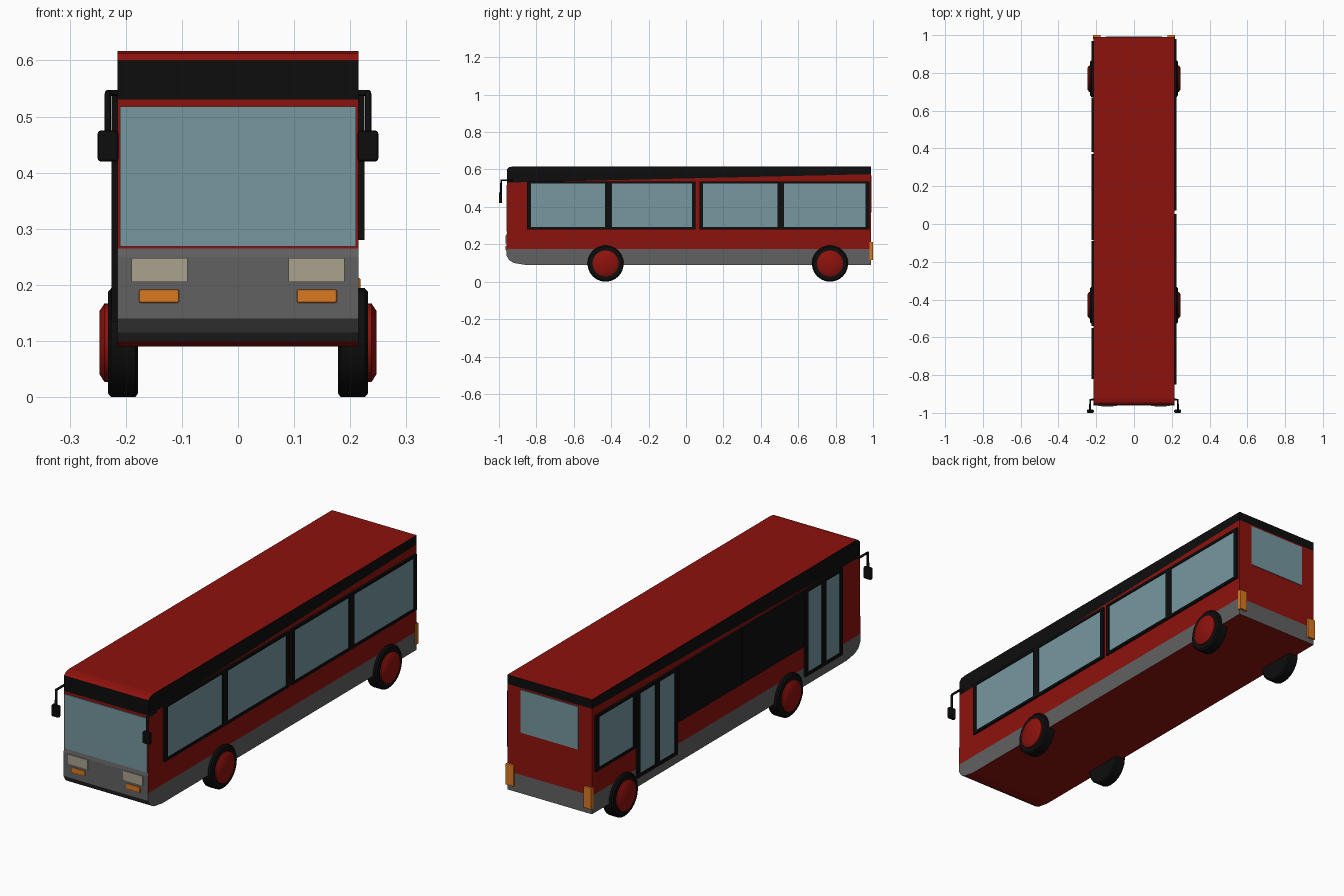
import bpy, bmesh
from math import pi
from mathutils import Vector

if "Cube" in bpy.data.objects:
    bpy.data.objects.remove(bpy.data.objects["Cube"])


def mat(name, r, g, b):
    m = bpy.data.materials.new(name)
    m.diffuse_color = (r, g, b, 1)
    m.use_nodes = True
    m.node_tree.nodes["Principled BSDF"].inputs["Base Color"].default_value = m.diffuse_color
    return m


RED = mat("red", 0.27, 0.006, 0.004)
BLACK = mat("black", 0.004, 0.004, 0.004)
GREY = mat("grey", 0.12, 0.12, 0.12)
DARK = mat("dark_grey", 0.06, 0.06, 0.06)
GLASS = mat("glass", 0.18, 0.31, 0.35)
LAMP = mat("lamp", 0.40, 0.36, 0.27)
ORANGE = mat("orange", 0.70, 0.19, 0.015)


def finish(name, bm, *mats):
    bmesh.ops.recalc_face_normals(bm, faces=bm.faces)
    me = bpy.data.meshes.new(name)
    bm.to_mesh(me)
    bm.free()
    ob = bpy.data.objects.new(name, me)
    bpy.context.collection.objects.link(ob)
    for m in mats:
        me.materials.append(m)
    return ob


def box(name, x, y, z, m, bevel=0):
    """Box from (min, max) pairs per axis."""
    bm = bmesh.new()
    bmesh.ops.create_cube(bm, size=1)
    for v in bm.verts:
        v.co = Vector([(a + b) / 2 + c * (b - a) for (a, b), c in zip((x, y, z), v.co)])
    if bevel:
        bmesh.ops.bevel(bm, geom=bm.edges[:], offset=bevel, segments=2, affect='EDGES', profile=0.5)
    return finish(name, bm, m)


def mirrored(name, x, y, z, m, bevel=0):
    for s, side in ((-1, "left"), (1, "right")):
        box(f"{name}_{side}", sorted((s * x[0], s * x[1])), y, z, m, bevel)


def lathe(name, profile, s, y, z, m, n=24):
    """Spin (x, radius) points about a wheel axle."""
    bm = bmesh.new()
    vs = [bm.verts.new((s * px, y, z + r)) for px, r in profile]
    es = [bm.edges.new(p) for p in zip(vs, vs[1:])]
    bmesh.ops.spin(bm, geom=vs + es, cent=(0, y, z), axis=(1, 0, 0), angle=2 * pi, steps=n)
    bmesh.ops.remove_doubles(bm, verts=bm.verts, dist=1e-4)
    ob = finish(name, bm, m)
    bpy.ops.object.select_all(action='DESELECT')
    ob.select_set(True)
    bpy.context.view_layer.objects.active = ob
    bpy.ops.object.shade_smooth_by_angle(angle=0.6)


W = 0.215

# Body shell: side profile extruded across, cut into colour bands
profile = [(-0.86, 0.09), (-0.92, 0.1), (-0.945, 0.115), (-0.96, 0.14), (-0.96, 0.25), (-0.957, 0.265),
           (-0.957, 0.53), (-0.957, 0.6), (-0.945, 0.612), (-0.92, 0.617),
           (0.99, 0.617), (0.99, 0.09)]
bm = bmesh.new()
face = bm.faces.new([bm.verts.new((-W, y, z)) for y, z in profile])
ext = bmesh.ops.extrude_face_region(bm, geom=[face])
bmesh.ops.translate(bm, vec=(2 * W, 0, 0),
                    verts=[g for g in ext["geom"] if isinstance(g, bmesh.types.BMVert)])
SLOPE = 0.023
for co, no in (((0, 0, 0.175), (0, 0, 1)), ((0, -0.957, 0.53), (0, -SLOPE, 1))):
    bmesh.ops.bisect_plane(bm, geom=bm.verts[:] + bm.edges[:] + bm.faces[:], plane_co=co, plane_no=no)
bm.normal_update()
for f in bm.faces:
    c = f.calc_center_median()
    front = abs(f.normal.x) < 0.5 and c.y < -0.85
    if abs(f.normal.z) > 0.97 or (front and c.z > 0.6):
        f.material_index = 0
    elif front and c.z < 0.14:
        f.material_index = 3
    elif c.z < 0.175 or (front and c.z < 0.265):
        f.material_index = 2
    elif c.z > 0.53 + SLOPE * (c.y + 0.957):
        f.material_index = 1
finish("body", bm, RED, BLACK, GREY, DARK)

# Windscreen, rear window and lamps
box("windscreen", (-0.21, 0.21), (-0.961, -0.95), (0.268, 0.518), GLASS)
box("rear_window", (-0.147, 0.147), (0.98, 0.993), (0.37, 0.567), GLASS)
mirrored("headlight", (0.09, 0.19), (-0.964, -0.95), (0.205, 0.248), LAMP)
mirrored("indicator", (0.105, 0.176), (-0.965, -0.95), (0.168, 0.192), ORANGE, 0.003)
mirrored("tail_light", (0.178, 0.218), (0.98, 1.0), (0.115, 0.212), ORANGE, 0.002)


def glazed(name, s, y, z, panes, border):
    """Black frame slab on one side with raised-in glass panes."""
    X = lambda a, b: sorted((s * a, s * b))
    x_out = 0.225
    edges = [y[0]] + [v for p in panes for v in p] + [y[1]]
    z0, z1 = z[0] + border, z[1] - border
    # mullions between panes, then top and bottom rails
    for i in range(0, len(edges), 2):
        box(f"{name}_post_{i // 2}", X(W - 0.01, x_out), (edges[i], edges[i + 1]), z, BLACK)
    for i, p in enumerate(panes):
        box(f"{name}_sill_{i}", X(W - 0.01, x_out), p, (z[0], z0), BLACK)
        box(f"{name}_header_{i}", X(W - 0.01, x_out), p, (z1, z[1]), BLACK)
        box(f"{name}_glass_{i}", X(W - 0.01, x_out - 0.004), p, (z0, z1), GLASS)


# Right side windows
glazed("front_window", 1, (-0.85, 0.052), (0.28, 0.537), [(-0.83, -0.432), (-0.395, 0.032)], 0.012)
glazed("back_window", 1, (0.072, 0.98), (0.28, 0.537), [(0.092, 0.488), (0.525, 0.96)], 0.012)

# Left side: small window, two double doors and dark panels
glazed("small_window", -1, (0.68, 0.97), (0.28, 0.537), [(0.70, 0.95)], 0.012)
glazed("rear_door", -1, (0.38, 0.67), (0.135, 0.535), [(0.40, 0.51), (0.54, 0.65)], 0.015)
glazed("front_door", -1, (-0.82, -0.55), (0.135, 0.535), [(-0.80, -0.70), (-0.67, -0.57)], 0.015)
for i, y in enumerate(((-0.54, -0.09), (-0.085, 0.37))):
    box(f"dark_side_panel_{i}", (-0.225, -0.205), y, (0.28, 0.535), BLACK)

# Wheels
for s, side in ((-1, "left"), (1, "right")):
    for y, end in ((-0.43, "front"), (0.77, "rear")):
        lathe(f"{end}_tyre_{side}", [(0.178, 0), (0.178, 0.09), (0.183, 0.097), (0.226, 0.097),
                                     (0.232, 0.09), (0.232, 0)], s, y, 0.097, BLACK)
        lathe(f"{end}_hub_{side}", [(0.22, 0.07), (0.238, 0.07), (0.247, 0.056), (0.247, 0)],
              s, y, 0.097, RED)

# Wing mirrors: bent bar and rounded head
for s, side in ((-1, "left"), (1, "right")):
    cu = bpy.data.curves.new("mirror_arm", 'CURVE')
    cu.dimensions = '3D'
    cu.bevel_depth = 0.006
    cu.bevel_resolution = 1
    cu.use_fill_caps = True
    sp = cu.splines.new('POLY')
    pts = [(0.205, -0.93, 0.542), (0.232, -0.93, 0.542), (0.232, -0.988, 0.542), (0.232, -0.991, 0.46)]
    sp.points.add(len(pts) - 1)
    for p, (x, y, z) in zip(sp.points, pts):
        p.co = (s * x, y, z, 1)
    cu.materials.append(BLACK)
    bpy.context.collection.objects.link(bpy.data.objects.new(f"mirror_arm_{side}", cu))
mirrored("mirror_head", (0.213, 0.25), (-1.0, -0.983), (0.42, 0.475), BLACK, 0.005)
